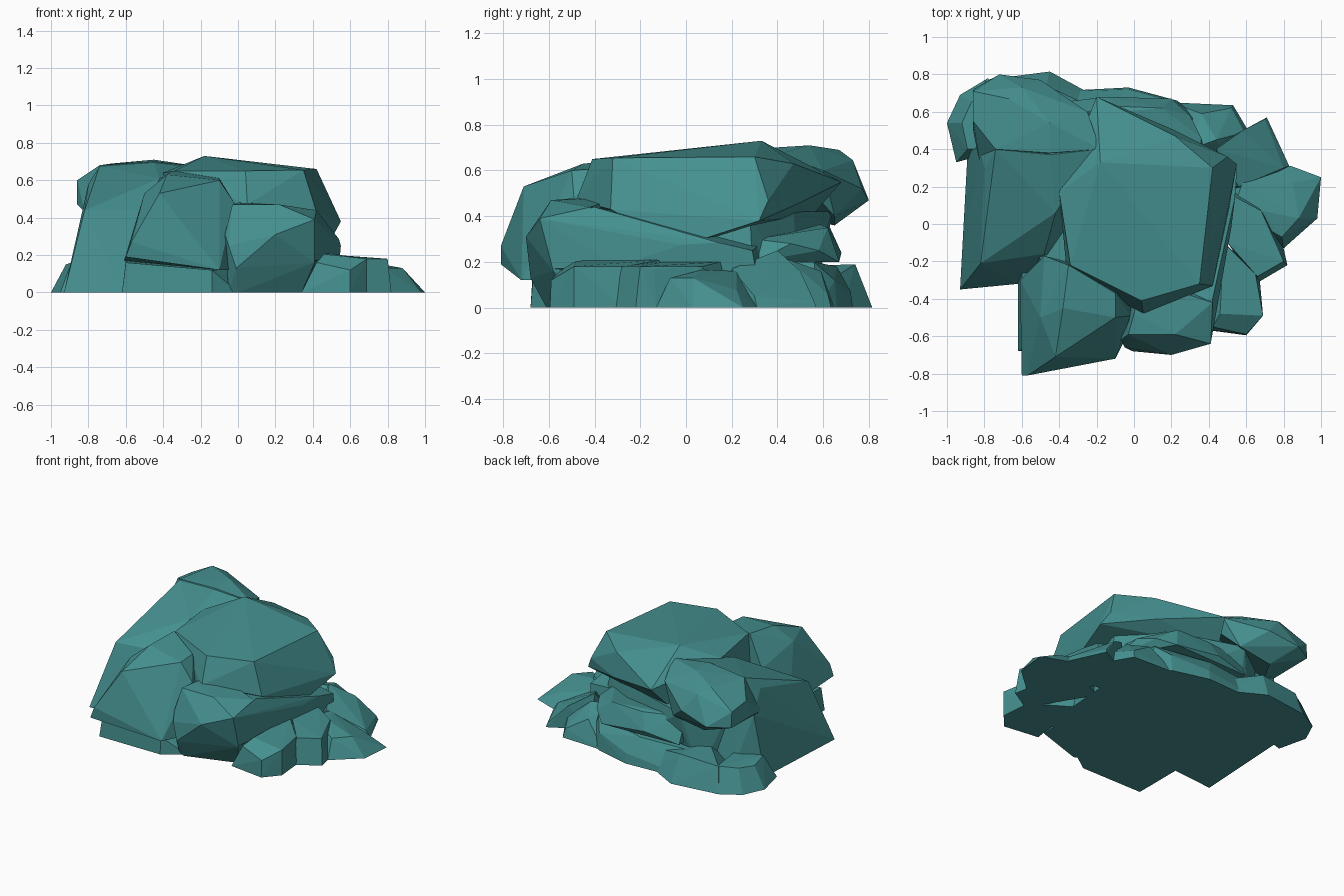
import bpy, bmesh

mat = bpy.data.materials.new("teal_stone")
mat.diffuse_color = (0.06, 0.28, 0.28, 1)


def rock(name, pts):
    """Faceted boulder: the convex hull of a few corner points."""
    bm = bmesh.new()
    for p in pts:
        bm.verts.new(p)
    bmesh.ops.convex_hull(bm, input=bm.verts[:])
    loose = [v for v in bm.verts if not v.link_faces]
    bmesh.ops.delete(bm, geom=loose, context='VERTS')
    bmesh.ops.dissolve_limit(bm, angle_limit=0.03, verts=bm.verts[:], edges=bm.edges[:])
    bmesh.ops.recalc_face_normals(bm, faces=bm.faces[:])
    me = bpy.data.meshes.new(name)
    bm.to_mesh(me)
    bm.free()
    me.materials.append(mat)
    bpy.context.collection.objects.link(bpy.data.objects.new(name, me))


def slab(name, base, top):
    """Ground stone: footprint at z = 0 plus upper corners."""
    rock(name, [(x, y, 0) for x, y in base] + top)


# large cap boulder
rock("cap_boulder", [
    (-.18, .33, .73), (.42, .30, .66), (.35, -.32, .655), (.04, -.41, .65),
    (-.34, -.22, .65), (-.40, .17, .64), (-.20, .68, .55), (.22, .47, .63),
    (.50, .36, .47), (.55, .32, .38), (.42, -.33, .43), (.05, -.48, .47),
    (-.36, -.25, .40), (.22, .50, .46), (-.25, .55, .40), (.49, -.02, .27)])

# upper left boulder with overhang at the back
rock("upper_left_boulder", [
    (-.67, .67, .69), (-.45, .54, .71), (-.45, .38, .70), (-.74, .40, .68),
    (-.25, .60, .60), (-.18, .40, .67), (-.86, .55, .60), (-.86, .71, .58),
    (-.86, .72, .47), (-.72, .80, .47), (-.60, .73, .645), (-.50, .77, .52),
    (-.86, .50, .47), (-.82, .30, .43), (-.35, .65, .40), (-.60, .65, .36)])

# sloping left wall
slab("left_wall", [(-.93, -.35), (-.62, -.32), (-.89, .38), (-.3, .4), (-.3, -.2), (-.7, .5)],
     [(-.82, -.21, .44), (-.48, -.16, .44), (-.74, .40, .675), (-.80, .30, .58),
      (-.42, .06, .61), (-.19, .40, .665), (-.45, .37, .695), (-.83, .42, .44)])

# front left boulder
rock("front_left_boulder", [
    (-.60, -.81, .19), (-.57, -.81, .27), (-.42, -.71, .53), (-.50, -.50, .53),
    (-.38, -.45, .63), (-.35, -.22, .65), (-.10, -.37, .61), (-.10, -.50, .60),
    (-.02, -.49, .48), (-.10, -.72, .12), (-.05, -.62, .12), (-.61, -.30, .17),
    (-.48, -.17, .45), (0, -.3, .15)])
slab("front_left_base", [(-.62, -.68), (-.14, -.68), (.0, -.58), (.0, -.1), (-.62, -.2)],
     [(-.60, -.67, .16), (-.14, -.67, .12), (-.05, -.5, .12), (-.14, -.2, .14), (-.6, -.2, .17)])

# front middle boulder
slab("front_middle_boulder", [(-.05, -.59), (.0, -.61), (.34, -.50), (.36, -.2), (-.05, -.2)],
     [(-.03, -.59, .47), (-.07, -.62, .31), (-.01, -.68, .13), (-.05, -.66, .25),
      (.20, -.70, .31), (.22, -.59, .47), (.41, -.64, .39), (.41, -.58, .16),
      (.42, -.42, .44), (.0, -.48, .48), (.05, -.3, .48)])

# long ledge under the cap on the right
rock("right_ledge", [
    (.41, -.64, .39), (.41, -.58, .17), (.42, -.40, .44), (.46, -.12, .36),
    (.52, -.02, .275), (.54, .14, .285), (.55, .29, .25), (.54, .31, .14),
    (.47, -.3, .18), (.1, .35, .30), (.1, .35, .1), (.1, -.5, .40), (.1, -.5, .1)])

# inner core that fills the middle
slab("core", [(-.55, -.3), (.4, -.4), (.45, .3), (.2, .5), (-.5, .55), (-.7, .3)],
     [(-.5, -.2, .4), (.35, -.3, .4), (.40, .28, .4), (.12, .47, .42),
      (-.4, .64, .42), (-.65, .45, .42), (-.4, .62, .3)])

# ledges beneath the overhang at the back
rock("back_upper_ledge", [
    (.36, .46, .28), (.30, .58, .25), (.15, .62, .35), (-.1, .63, .35),
    (.2, .67, .20), (-.15, .68, .24), (-.4, .65, .2), (-.4, .57, .37),
    (.4, .3, .2), (.35, .3, .30), (-.4, .3, .2)])
slab("back_base", [(-.03, .73), (.23, .66), (.34, .58), (.3, .2), (-.5, .3), (-.6, .7), (-.3, .68)],
     [(-.03, .72, .07), (.23, .65, .12), (.3, .56, .2), (-.1, .66, .18),
      (-.5, .62, .17), (-.5, .3, .17), (.3, .3, .2)])

# low stones around the back left corner
slab("back_left_stone", [(-1, .54), (-.93, .69), (-.78, .78), (-.7, .4), (-.95, .33)],
     [(-.92, .54, .15), (-.87, .65, .16), (-.75, .72, .17), (-.89, .40, .16), (-.7, .4, .16)])
slab("back_corner_stone", [(-.80, .77), (-.62, .77), (-.45, .815), (-.22, .69), (-.4, .4), (-.75, .45)],
     [(-.76, .72, .17), (-.60, .72, .16), (-.47, .74, .19), (-.3, .66, .14), (-.5, .45, .18)])

# low stones along the right side
slab("right_front_stone", [(.34, -.56), (.42, -.57), (.60, -.595), (.69, -.49), (.67, -.27), (.4, -.1)],
     [(.42, -.55, .16), (.46, -.48, .205), (.60, -.59, .12), (.69, -.49, .18),
      (.65, -.27, .18), (.48, -.1, .21)])
slab("right_wedge_stone", [(.65, -.32), (.82, -.22), (.80, -.13), (.6, .2), (.4, .1)],
     [(.66, -.28, .18), (.80, -.20, .18), (.78, -.14, .17), (.68, .07, .18),
      (.53, .15, .20), (.5, -.1, .20)])
slab("right_middle_stone", [(.80, -.13), (.98, .03), (1, .25), (.84, .31), (.5, .3), (.5, .0)],
     [(.79, -.07, .13), (.88, .03, .13), (.85, .22, .08), (.69, .07, .165),
      (.58, .22, .16), (.53, .08, .17)])
slab("right_rear_stone", [(.83, .31), (.71, .57), (.45, .43), (.4, .2), (.6, .15)],
     [(.80, .30, .05), (.70, .56, .03), (.58, .50, .16), (.44, .40, .25),
      (.54, .33, .19), (.56, .2, .17)])
slab("rear_right_stone", [(.61, .50), (.53, .635), (.34, .60), (.2, .65), (.2, .3), (.5, .3)],
     [(.59, .49, .08), (.52, .62, .06), (.36, .59, .16), (.44, .45, .21), (.3, .4, .22)])
